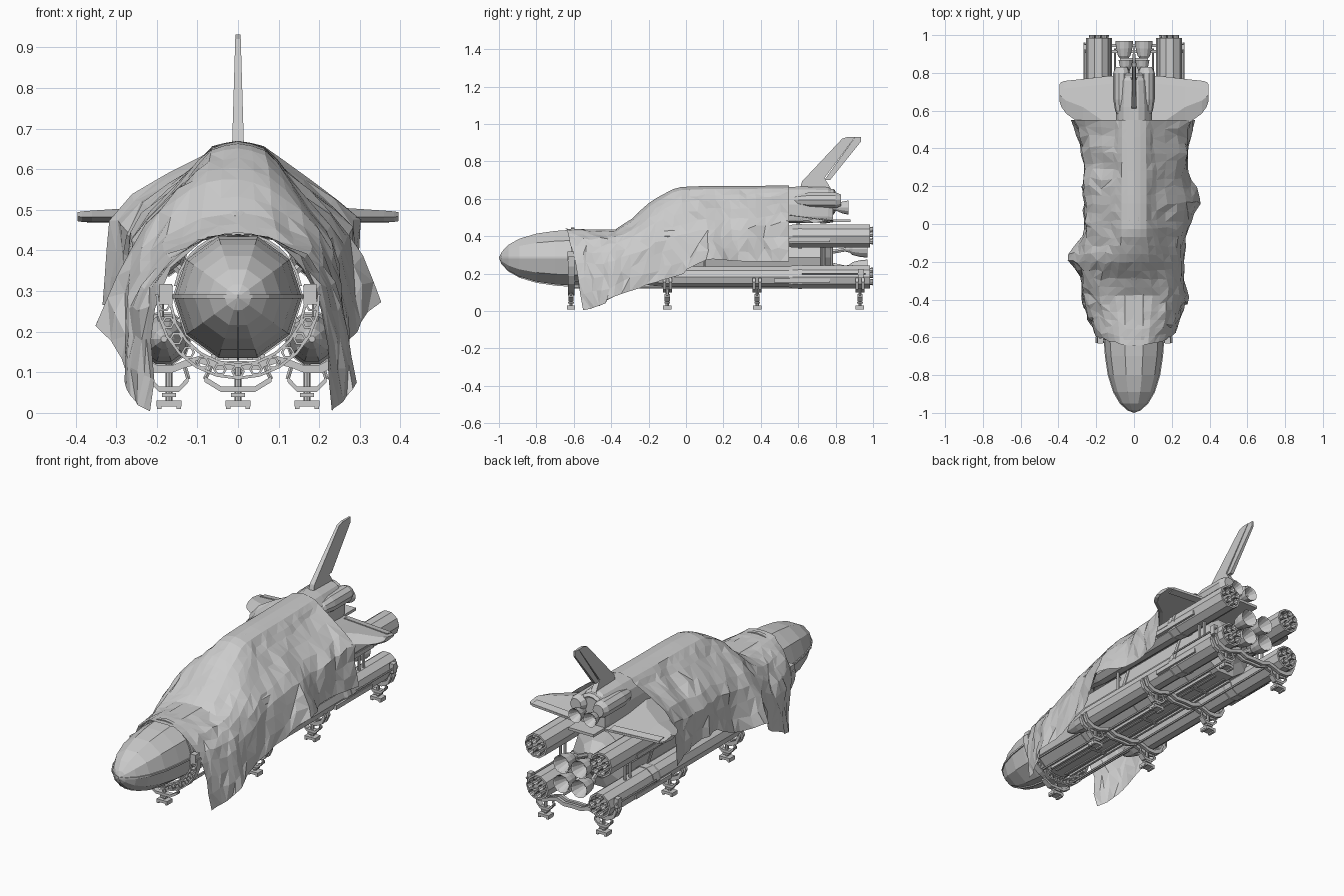
import bpy, bmesh, math, random
from mathutils import Vector, noise

if "Cube" in bpy.data.objects:
    bpy.data.objects.remove(bpy.data.objects["Cube"])

random.seed(4)
CZ = 0.285  # core axis height

def mesh(name, verts, faces):
    me = bpy.data.meshes.new(name)
    bm = bmesh.new()
    vs = [bm.verts.new(v) for v in verts]
    for f in faces:
        bm.faces.new([vs[i] for i in f])
    bmesh.ops.remove_doubles(bm, verts=bm.verts, dist=1e-5)
    bmesh.ops.recalc_face_normals(bm, faces=bm.faces)
    bm.to_mesh(me)
    bm.free()
    ob = bpy.data.objects.new(name, me)
    bpy.context.collection.objects.link(ob)

def loft(name, rings, caps=True):
    n = len(rings[0])
    verts = [v for r in rings for v in r]
    faces = [(k * n + i, k * n + (i + 1) % n, (k + 1) * n + (i + 1) % n, (k + 1) * n + i)
             for k in range(len(rings) - 1) for i in range(n)]
    if caps:
        faces += [tuple(range(n)), tuple(range(len(verts) - n, len(verts)))]
    mesh(name, verts, faces)

def lathe(name, profile, x, z, n=10, caps=True):
    angles = [2 * math.pi * i / n for i in range(n)]
    loft(name, [[(x + max(r, 1e-3) * math.cos(a), y, z + max(r, 1e-3) * math.sin(a)) for a in angles]
                for y, r in profile], caps)

def box(name, c, s):
    loft(name, [[(c[0] + sx * s[0] / 2, c[1] + sy * s[1] / 2, c[2] + k * s[2] / 2)
                 for sx, sy in ((-1, -1), (1, -1), (1, 1), (-1, 1))] for k in (-1, 1)])

def rod(name, p, q, r, n=6):
    p, q = Vector(p), Vector(q)
    rot = (q - p).to_track_quat('Z', 'Y')
    ring = [rot @ Vector((r * math.cos(2 * math.pi * i / n), r * math.sin(2 * math.pi * i / n), 0))
            for i in range(n)]
    loft(name, [[e + v for v in ring] for e in (p, q)])

def ribbon(name, upper, lower, y0, y1):  # strip along an x-z path, y0 to y1 wide
    loft(name, [[(a[0], y0, a[1]), (a[0], y1, a[1]), (b[0], y1, b[1]), (b[0], y0, b[1])]
                for a, b in zip(upper, lower)])

def arc(r, a0, a1, n=12):
    angles = [math.radians(a0 + (a1 - a0) * i / n) for i in range(n + 1)]
    return [(r * math.cos(a), CZ + r * math.sin(a)) for a in angles]

# Core stage with nose trim and belly rails
lathe("core_stage", [(-1, 0), (-.985, .033), (-.95, .072), (-.89, .107), (-.8, .135), (-.7, .15),
                     (-.61, .157), (.72, .157), (.74, .1), (.785, .05)], 0, CZ)
nose = [(0, -1), (.036, -.987), (.076, -.95), (.111, -.89), (.139, -.8), (.154, -.7), (.161, -.61)]
for s in (-1, 1):
    loft("nose_side_trim", [[(s * x, y, .281), (s * x, y, .291), (s * (x - .012), y + .008, .291),
                             (s * (x - .012), y + .008, .281)] for x, y in nose])
loft("nose_keel_trim", [[(-.003, y, CZ - x * .97), (.003, y, CZ - x * .97), (.003, y + .006, CZ + .01 - x * .95),
                         (-.003, y + .006, CZ + .01 - x * .95)] for x, y in nose])
for y in (-.3, .1, .5):
    lathe("core_band", [(y, .157), (y, .161), (y + .02, .161), (y + .02, .157)], 0, CZ, caps=False)
for x in (-.06, -.03, .03, .06):
    box("core_belly_rail", (x, .05, .137), (.012, 1.25, .014))

# Core engine bells
for sx in (-1, 1):
    for sz in (-1, 1):
        x, z = sx * .052, .28 + sz * .052
        rod("engine_feed", (x * .5, .74, (z + CZ) / 2), (x, .87, z), .012)
        lathe("core_engine_bell", [(.85, .014), (.875, .02), (.89, .033), (.93, .043), (.97, .047),
                                   (.965, .042), (.9, .02)], x, z, 12)

# Four boosters with clustered nozzles
for s in (-1, 1):
    for x, z, y0 in ((.19, .40, -.22), (.182, .182, -.3)):
        lathe("booster", [(y0, .008), (y0 + .03, .026), (y0 + .1, .046), (y0 + .19, .058), (.55, .058),
                          (.57, .065), (.985, .065), (.985, .055), (.95, .052)], s * x, z)
        for k in range(5):
            a = k * 2 * math.pi / 5 + .3
            lathe("booster_nozzle", [(.95, .008), (.97, .012), (1, .017), (.995, .013), (.96, .006)],
                  s * x + .034 * math.cos(a), z + .034 * math.sin(a), 8)
        lathe("booster_ring", [(.6, .064), (.6, .068), (.62, .068), (.62, .064)], s * x, z, caps=False)
        box("booster_fairing", (s * (x + .055), .62, z - .02), (.022, .3, .022))
        rod("booster_strut", (s * x, .05, z), (s * .08, .05, CZ), .012)
    for y in (.1, .74, .78):
        rod("booster_link", (s * .19, y, .22), (s * .19, y, .37), .008)
    rod("side_rod", (s * .262, .62, .2), (s * .262, .96, .2), .005)
    box("side_clamp", (s * .255, .935, .2), (.025, .03, .05))

# Winged orbiter: fuselage, aft bulkhead and body flap
half = [(.085, 0), (.095, .03), (.095, .095), (.082, .14), (.055, .175), (.025, .19)]
sec = half + [(-x, z) for x, z in reversed(half)]
loft("orbiter_fuselage", [[(x * k, y, .475 + z * h) for x, z in sec] for y, k, h in
                          ((-.3, .15, .06), (-.26, .5, .2), (-.18, .8, .45), (-.07, .98, .84),
                           (.02, 1, .98), (.54, 1, .99), (.62, 1, 1), (.76, .88, .98), (.785, .8, .9))])
lathe("aft_bulkhead", [(.76, .07), (.79, .07), (.8, .055), (.795, .045)], 0, .585, 14)
box("body_flap", (0, .83, .482), (.15, .1, .014))
for s in (-1, 1):
    for y in (.05, .6):
        rod("orbiter_mount", (s * .05, y, .41), (s * .05, y, .49), .012)
    loft("orbiter_wing", [[(s * x, ya, zl + .012), (s * x, ya + .03, zl), (s * x, yb, zl + .006),
                           (s * x, yb, zl + .014), (s * x, ya + (yb - ya) * .4, zl + t)] for x, ya, yb, zl, t in
                          ((.07, .2, .785, .47, .06), (.14, .36, .783, .47, .045), (.27, .52, .768, .47, .034),
                           (.36, .585, .757, .47, .028), (.384, .62, .752, .47, .026), (.395, .65, .74, .472, .022))])
    loft("elevon", [[(s * x, y, .468), (s * x, y, .494), (s * x, y + .04, .487), (s * x, y + .04, .474)]
                    for x, y in ((.1, .745), (.372, .717))])
    lathe("orbiter_pod", [(.56, .012), (.6, .034), (.66, .044), (.8, .044), (.83, .032)], s * .066, .592)
    lathe("orbiter_nozzle", [(.78, .014), (.81, .02), (.835, .031), (.868, .038), (.864, .033), (.82, .012)],
          s * .044, .553, 12)

# Tail fin and rudder, thinner towards the tip
def fin(name, pts, w):
    loft(name, [[(s * w * (.0145 - .008 * (z - .66) / .27), y, z) for y, z in pts] for s in (-1, 1)])

fin("tail_fin", [(.61, .655), (.62, .692), (.835, .921), (.865, .931), (.905, .931), (.74, .71), (.775, .655)], 1)
fin("rudder", [(.74, .7), (.905, .931), (.935, .931), (.935, .905), (.79, .725), (.77, .7)], .75)

# Transport cradle: front collar with hexagonal openings, rails
ribbon("collar_inner", arc(.163, -190, 10), arc(.17, -190, 10), -.63, -.595)
ribbon("collar_outer", arc(.196, -182, 2), arc(.203, -182, 2), -.63, -.595)
ribbon("collar_top", arc(.153, 10, 170), arc(.16, 10, 170), -.615, -.595)
for k in range(13):
    a = math.radians(-174 + k * 14)
    lathe("collar_hexagon", [(-.63, .017), (-.6, .017), (-.6, .011), (-.63, .011), (-.63, .017)],
          .183 * math.cos(a), CZ + .183 * math.sin(a), 6, False)
for s in (-1, 1):
    box("collar_clamp", (s * .178, -.615, .292), (.03, .035, .05))
    rod("cradle_rail", (s * .15, -.62, .16), (s * .15, -.2, .16), .006)
    rod("cradle_rail", (s * .1, -.62, .125), (s * .1, .93, .125), .006)

# Wavy saddles under the boosters
sad = [(0, .128), (.05, .126), (.09, .142), (.13, .13), (.16, .118), (.2, .118), (.235, .136), (.252, .175)]
path = [(-x, z) for x, z in reversed(sad[1:])] + sad
for y in (-.1, .38, .93):
    for d in (-.016, .016):
        ribbon("saddle", path, [(x * 1.03, z - .02) for x, z in path], y + d - .008, y + d + .008)

# Jack feet
def foot(x, y, w):
    box("foot_plate", (x, y, .023), (.062, .045, .014))
    rod("foot_stem", (x, y, .02), (x, y, .12), .009, 8)
    box("foot_collar", (x, y, .044), (.034, .03, .01))
    up = [(x - w, .09), (x - w * .5, .065), (x + w * .5, .065), (x + w, .09)]
    ribbon("foot_yoke", up, [(a, b - .014) for a, b in up], y - .014, y + .014)
    for s in (-1, 1):
        box("foot_lip", (x + s * .024, y, .015), (.012, .045, .012))
        rod("foot_brace", (x + s * w, y, .083), (x + s * w * .8, y, .115), .006)

foot(0, -.615, .082)
for y in (-.1, .38, .93):
    for s in (-1, 1):
        foot(s * .17, y, .048)

# Draped cover: y, ridge z, three side points (x, z), right and left hem x, hem z
ST = [(-.645, .44, .07, .438, .135, .385, .195, .29, .23, .225, .004),
      (-.5, .435, .08, .43, .17, .38, .23, .28, .26, .25, .03),
      (-.38, .435, .09, .428, .19, .39, .25, .29, .285, .28, .075),
      (-.28, .50, .08, .485, .18, .43, .25, .33, .265, .29, .11),
      (-.19, .585, .07, .57, .16, .50, .25, .38, .265, .37, .145),
      (-.05, .662, .06, .652, .13, .57, .25, .43, .275, .26, .185),
      (.12, .669, .06, .658, .125, .585, .255, .46, .37, .265, .28),
      (.3, .669, .06, .658, .12, .585, .255, .46, .265, .26, .265),
      (.55, .67, .06, .66, .1, .62, .305, .5, .32, .325, .265)]
CUTS = [0, .18, .42, .66, 1]
NU, NV = 27, 10

def cover_point(u, v, side):
    y = -.645 + 1.195 * u
    k = max(i for i in range(len(ST) - 1) if ST[i][0] <= y + 1e-6)
    f = (y - ST[k][0]) / (ST[k + 1][0] - ST[k][0])
    q = [a + (b - a) * f for a, b in zip(ST[k], ST[k + 1])]
    pts = [(0, q[1]), (q[2], q[3]), (q[4], q[5]), (q[6], q[7]), (q[8] if side > 0 else q[9], q[10])]
    j = max(i for i in range(4) if CUTS[i] <= v + 1e-6)
    g = (v - CUTS[j]) / (CUTS[j + 1] - CUTS[j])
    x, z = (a + (b - a) * g for a, b in zip(pts[j], pts[j + 1]))
    y += .1 * v ** 1.5 * max(0, 1 - u * 5)
    amp = min(1, v * 1.6) if v > .2 else (.2 if -.6 < y < -.1 else 0)
    fold = noise.noise(Vector((y * 8, v * 2.2 + 9 * side, 1)))
    x += amp * (.02 * fold + random.uniform(-.005, .008))
    if side < 0:  # left side is gathered up at the bulge
        z += .075 * v * math.exp(-((y + .19) / .1) ** 2)
    z += amp * random.uniform(-.01, .01) * (v < .99)
    return side * x, y + amp * random.uniform(-.014, .014) * (u < 1), max(z, 0)

W = 2 * NV + 1
verts = [cover_point(i / NU, abs(j) / NV, 1 if j >= 0 else -1) for i in range(NU + 1) for j in range(-NV, NV + 1)]
tris = []
for i in range(NU):
    for j in range(W - 1):
        a, b, c, d = i * W + j, i * W + j + 1, (i + 1) * W + j + 1, (i + 1) * W + j
        tris += [(a, b, c), (a, c, d)] if random.random() < .5 else [(a, b, d), (b, c, d)]
mesh("draped_cover", verts, tris)
